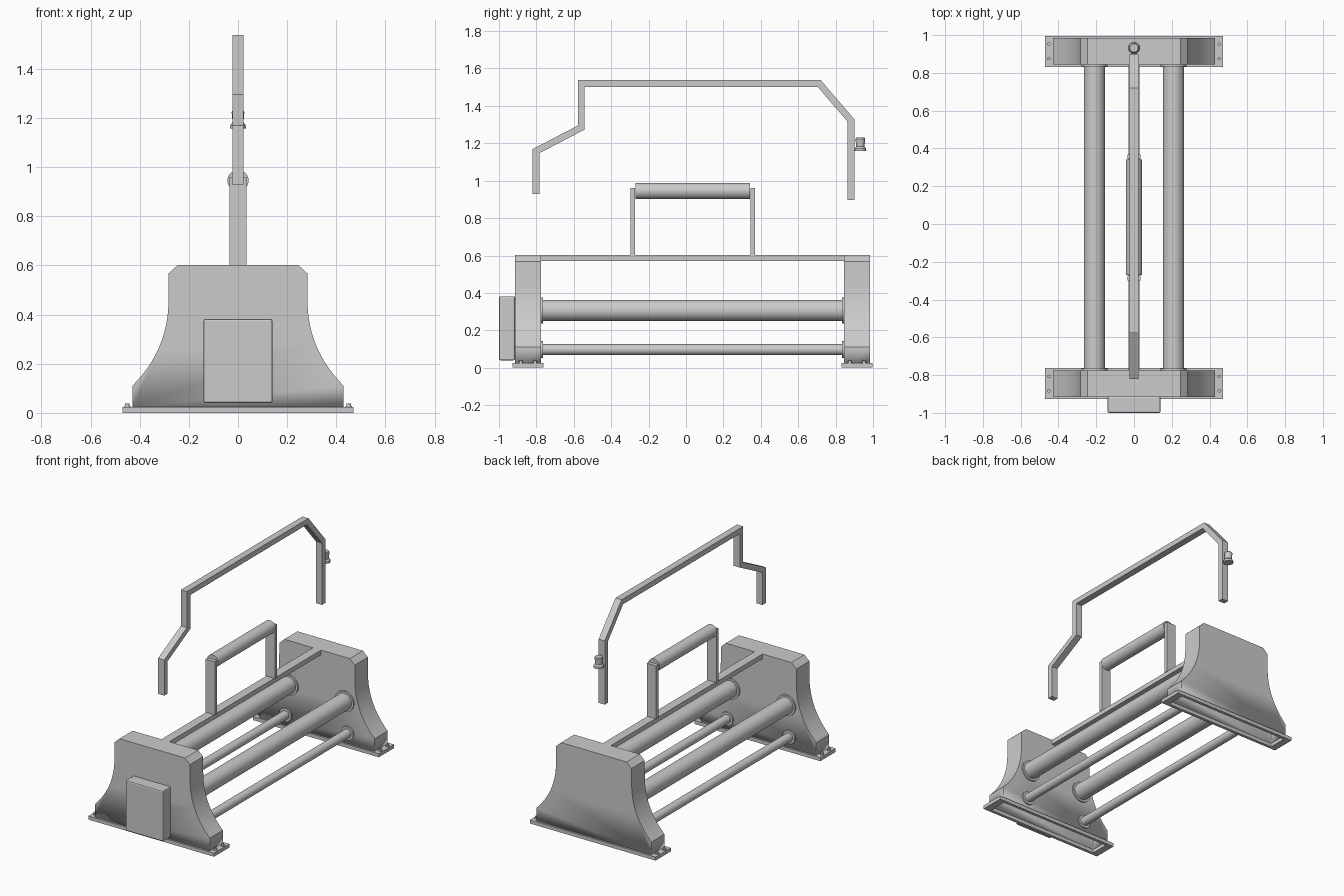
import bpy, bmesh, math
from mathutils import Vector

if "Cube" in bpy.data.objects:
    bpy.data.objects.remove(bpy.data.objects["Cube"])


def finish(name, bm, smooth=False):
    bmesh.ops.recalc_face_normals(bm, faces=bm.faces)
    me = bpy.data.meshes.new(name)
    bm.to_mesh(me)
    bm.free()
    ob = bpy.data.objects.new(name, me)
    bpy.context.collection.objects.link(ob)
    if smooth:
        bpy.ops.object.select_all(action='DESELECT')
        ob.select_set(True)
        bpy.context.view_layer.objects.active = ob
        bpy.ops.object.shade_smooth_by_angle(angle=math.radians(35))
    return ob


def prism(name, pts, to3d, lo, hi, open_bottom=False, smooth=False):
    """Extrude a 2D outline between lo and hi; the last edge can stay open."""
    bm = bmesh.new()
    a = [bm.verts.new(to3d(p, lo)) for p in pts]
    b = [bm.verts.new(to3d(p, hi)) for p in pts]
    bm.faces.new(a)
    bm.faces.new(b)
    n = len(pts)
    for i in range(n - 1 if open_bottom else n):
        j = (i + 1) % n
        bm.faces.new((a[i], a[j], b[j], b[i]))
    return finish(name, bm, smooth)


def along_y(p, t):
    return (p[0], t, p[1])


def along_x(p, t):
    return (t, p[0], p[1])


def box(name, x0, x1, y0, y1, z0, z1):
    return prism(name, [(x0, z0), (x1, z0), (x1, z1), (x0, z1)], along_y, y0, y1)


def lathe(name, profile, centre, axis='Z', sides=32):
    """Turn (radius, height) points around an axis, with flat end caps."""
    bm = bmesh.new()
    rings = []
    for r, h in profile:
        ring = []
        for i in range(sides):
            t = 2 * math.pi * i / sides
            c, s = r * math.cos(t), r * math.sin(t)
            v = (c, s, h) if axis == 'Z' else (c, h, s)
            ring.append(bm.verts.new(Vector(v) + Vector(centre)))
        rings.append(ring)
    for p, q in zip(rings, rings[1:]):
        for i in range(sides):
            j = (i + 1) % sides
            bm.faces.new((p[i], p[j], q[j], q[i]))
    bm.faces.new(rings[0])
    bm.faces.new(rings[-1])
    return finish(name, bm, True)


# End housings: hollow flared shells standing on flanged base frames
half = [(0.43, 0.024), (0.43, 0.11)]
for i in range(1, 13):
    t = i / 12
    p0, p1, p2 = (0.43, 0.11), (0.29, 0.25), (0.283, 0.44)
    half.append(tuple((1 - t) ** 2 * a + 2 * t * (1 - t) * b + t * t * c
                      for a, b, c in zip(p0, p1, p2)))
half += [(0.282, 0.568), (0.245, 0.602)]
outline = half + [(-x, z) for x, z in reversed(half)]

for side, yc in (("front", -0.845), ("back", 0.914)):
    body = prism(side + "_housing", outline, along_y, yc - 0.07, yc + 0.07,
                 open_bottom=True, smooth=True)
    wall = body.modifiers.new("wall", 'SOLIDIFY')
    wall.thickness = 0.008
    wall.offset = -1

    # Base frame with an open middle
    bm = bmesh.new()
    loops = []
    for hx, hy, z in ((0.47, 0.082, 0), (0.47, 0.082, 0.024),
                      (0.422, 0.062, 0.024), (0.422, 0.062, 0)):
        loops.append([bm.verts.new((sx * hx, yc + sy * hy, z))
                      for sx, sy in ((-1, -1), (1, -1), (1, 1), (-1, 1))])
    for k in range(4):
        p, q = loops[k], loops[(k + 1) % 4]
        for i in range(4):
            j = (i + 1) % 4
            bm.faces.new((p[i], p[j], q[j], q[i]))
    finish(side + "_base_frame", bm)

    # Anchor bolts
    for sx in (-1, 1):
        for dy in (-0.038, 0.038):
            lathe(side + "_bolt", [(0.013, 0.02), (0.013, 0.028), (0.009, 0.028),
                                   (0.009, 0.038)], (sx * 0.451, yc + dy, 0), sides=12)

# Control box on the front housing
cabinet = box("control_box", -0.14, 0.14, -1.0, -0.914, 0.04, 0.382)
bev = cabinet.modifiers.new("bevel", 'BEVEL')
bev.width = 0.008
bev.segments = 2

# Rollers with end flanges
Y0, Y1 = -0.775, 0.844
for sx, label in ((-1, "left"), (1, "right")):
    for size, x, z, r, f in (("upper", 0.209, 0.306, 0.056, 0.07),
                             ("lower", 0.232, 0.097, 0.029, 0.045)):
        lathe(f"{label}_{size}_roller",
              [(f, Y0), (f, Y0 + 0.01), (r, Y0 + 0.01),
               (r, Y1 - 0.01), (f, Y1 - 0.01), (f, Y1)],
              (sx * x, 0, z), 'Y')

# Top beam and grab handle
box("top_beam", -0.03, 0.03, Y0, Y1, 0.57, 0.602)
for label, y in (("front", -0.298), ("back", 0.344)):
    box(label + "_handle_post", -0.035, 0.035, y, y + 0.025, 0.60, 0.96)
lathe("handle_grip", [(0.043, -0.271), (0.043, 0.342)], (0, 0, 0.945), 'Y')

# Overhead bent rail: square bar mitred along a path of (y, z) points
path = [Vector(p) for p in ((-0.802, 0.928), (-0.802, 1.158), (-0.56, 1.284), (-0.56, 1.52),
                            (0.712, 1.52), (0.882, 1.322), (0.882, 0.898))]
normals = []
for a, b in zip(path, path[1:]):
    d = (b - a).normalized()
    normals.append(Vector((-d.y, d.x)))
left, right = [], []
for i, p in enumerate(path):
    n0, n1 = normals[max(i - 1, 0)], normals[min(i, len(normals) - 1)]
    m = (n0 + n1) / (1 + n0.dot(n1)) * 0.018
    left.append(p + m)
    right.append(p - m)
prism("overhead_rail", left + right[::-1], along_x, -0.023, 0.023)

# Signal lamp on a small bracket
box("lamp_bracket", -0.012, 0.012, 0.895, 0.93, 1.158, 1.17)
lathe("signal_lamp", [(0.032, 1.158), (0.031, 1.172), (0.022, 1.182),
                      (0.026, 1.224), (0.022, 1.23)], (0, 0.932, 0), sides=24)
